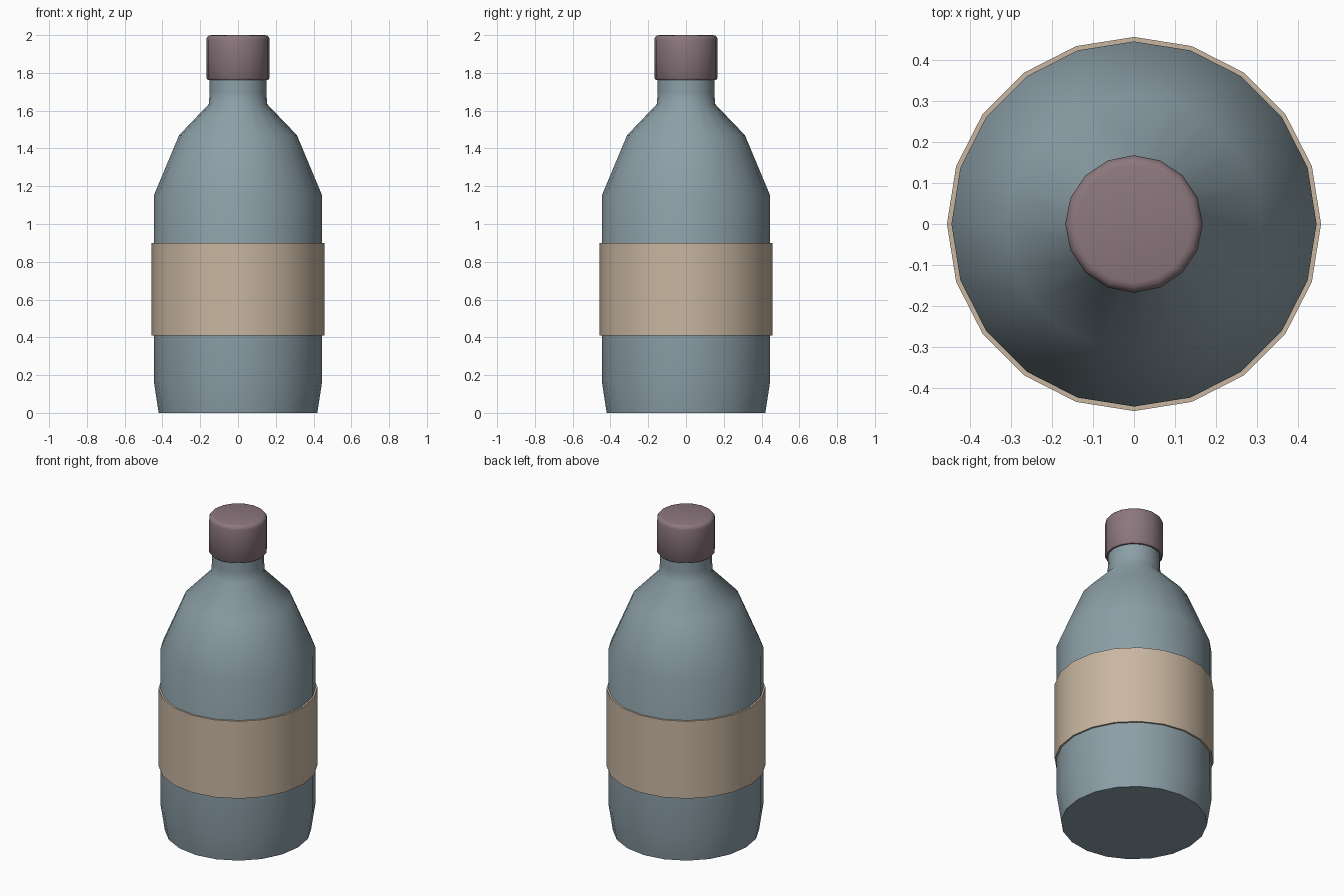
import bpy, bmesh, math

if "Cube" in bpy.data.objects:
    bpy.data.objects.remove(bpy.data.objects["Cube"])


def material(name, rgb):
    m = bpy.data.materials.new(name)
    m.diffuse_color = (*rgb, 1)
    m.use_nodes = True
    m.node_tree.nodes["Principled BSDF"].inputs["Base Color"].default_value = m.diffuse_color
    return m


def lathe(name, profile, sides, mat, closed=False):
    """Spin a (radius, height) profile; open profiles get flat end caps."""
    bm = bmesh.new()
    rings = []
    for r, z in profile:
        rings.append([bm.verts.new((r * math.cos(2 * math.pi * i / sides),
                                    r * math.sin(2 * math.pi * i / sides), z))
                      for i in range(sides)])
    pairs = list(zip(rings, rings[1:]))
    if closed:
        pairs.append((rings[-1], rings[0]))
    else:
        bm.faces.new(rings[0][::-1])
        bm.faces.new(rings[-1])
    for a, b in pairs:
        for i in range(sides):
            j = (i + 1) % sides
            bm.faces.new((a[i], a[j], b[j], b[i]))
    bmesh.ops.recalc_face_normals(bm, faces=bm.faces)
    mesh = bpy.data.meshes.new(name)
    bm.to_mesh(mesh)
    bm.free()
    mesh.materials.append(mat)
    ob = bpy.data.objects.new(name, mesh)
    bpy.context.collection.objects.link(ob)
    bpy.ops.object.select_all(action='DESELECT')
    ob.select_set(True)
    bpy.context.view_layer.objects.active = ob
    bpy.ops.object.shade_smooth_by_angle(angle=math.radians(50))
    return ob


blue = material("slate_blue", (0.26, 0.345, 0.385))
tan = material("label_tan", (0.58, 0.47, 0.355))
mauve = material("cap_mauve", (0.26, 0.185, 0.205))

# Bottle: tapered foot, straight wall, two-step shoulder and neck
lathe("bottle", [(0.42, 0), (0.446, 0.17), (0.446, 1.15), (0.312, 1.47),
                 (0.154, 1.635), (0.15, 1.70), (0.15, 1.80)], 20, blue)

# Label: thin sleeve around the wall
lathe("label", [(0.44, 0.41), (0.457, 0.41), (0.457, 0.90), (0.44, 0.90)],
      20, tan, closed=True)

# Cap: short cylinder with rounded rims
b, R, z0, z1 = 0.025, 0.168, 1.763, 2.0
arc = [(R - b + b * math.sin(a), z1 - b + b * math.cos(a))
       for a in (math.pi / 2, math.pi / 3, math.pi / 6, 0)]
lathe("cap", [(R - 0.008, z0), (R, z0 + 0.01)] + arc, 16, mauve)
